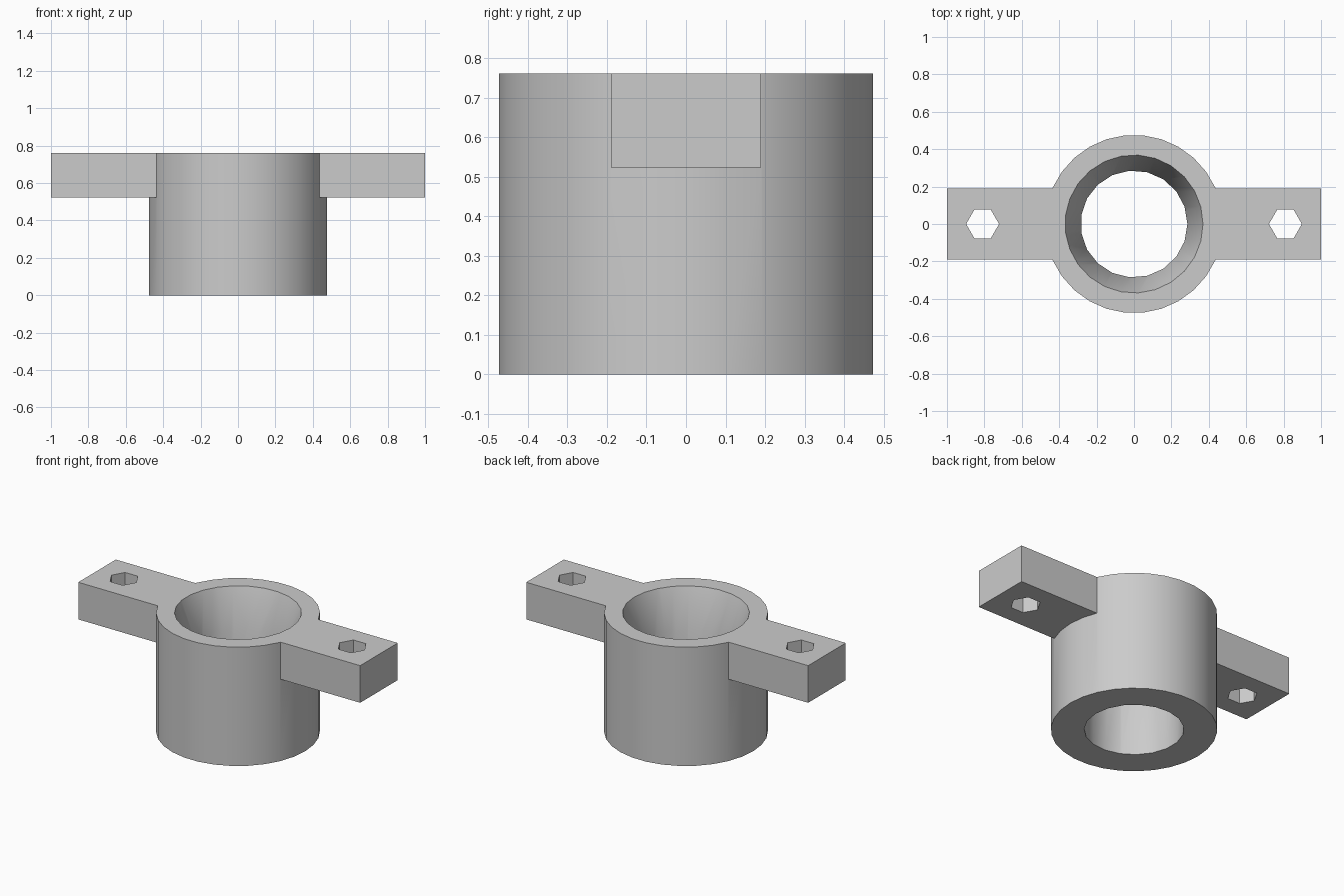
import bpy
import bmesh
from math import pi, radians
from mathutils import Matrix

if "Cube" in bpy.data.objects:
    bpy.data.objects.remove(bpy.data.objects["Cube"])

U = 1 / 21            # design unit: the part is 42 units long
TOP = 16              # sleeve height in units
ARM_BOTTOM = 11

grey = bpy.data.materials.new("plain grey")
grey.use_nodes = True
grey.diffuse_color = (0.6, 0.6, 0.6, 1)
grey.node_tree.nodes["Principled BSDF"].inputs["Base Color"].default_value = (0.6, 0.6, 0.6, 1)


def make_object(name, bm):
    mesh = bpy.data.meshes.new(name)
    bm.to_mesh(mesh)
    bm.free()
    mesh.materials.append(grey)
    obj = bpy.data.objects.new(name, mesh)
    bpy.context.collection.objects.link(obj)
    return obj


def round_part(name, sides, r_low, r_high, z_low, z_high, x=0):
    """Upright cylinder or cone with its first corner towards +x."""
    bm = bmesh.new()
    place = Matrix.Translation((x * U, 0, (z_low + z_high) / 2 * U)) @ Matrix.Rotation(-pi / 2, 4, "Z")
    bmesh.ops.create_cone(bm, cap_ends=True, segments=sides, radius1=r_low * U,
                          radius2=r_high * U, depth=(z_high - z_low) * U, matrix=place)
    return make_object(name, bm)


def combine(target, tool, operation):
    """Apply an exact boolean and remove the tool."""
    tool.hide_render = True
    mod = target.modifiers.new(operation.lower(), "BOOLEAN")
    mod.operation, mod.solver, mod.object = operation, "EXACT", tool
    bpy.context.view_layer.objects.active = target
    bpy.ops.object.modifier_apply(modifier=mod.name)
    bpy.data.objects.remove(tool)


# Sleeve
body = round_part("sleeve_with_mounting_arms", 30, 10, 10, 0, TOP)

# Mounting arms, one bar through the sleeve
bm = bmesh.new()
bmesh.ops.create_cube(bm, size=1, matrix=Matrix.Translation((0, 0, (TOP + ARM_BOTTOM) / 2 * U))
                      @ Matrix.Diagonal((42 * U, 8 * U, (TOP - ARM_BOTTOM) * U, 1)))
combine(body, make_object("arm_bar", bm), "UNION")

# Straight bore and tapered mouth
combine(body, round_part("bore_cutter", 19, 6, 6, -1, TOP + 1), "DIFFERENCE")
slope = 1.75 / 5
combine(body, round_part("mouth_cutter", 25, 7.75 - 8 * slope, 7.75 + slope, TOP - 8, TOP + 1), "DIFFERENCE")

# Hexagonal screw holes
for side in (-1, 1):
    combine(body, round_part("screw_hole_cutter", 6, 1.85, 1.85, ARM_BOTTOM - 1, TOP + 1, side * 17), "DIFFERENCE")

# Smooth round walls, sharp edges
bpy.ops.object.select_all(action="DESELECT")
body.select_set(True)
bpy.context.view_layer.objects.active = body
bpy.ops.object.shade_smooth_by_angle(angle=radians(30))
